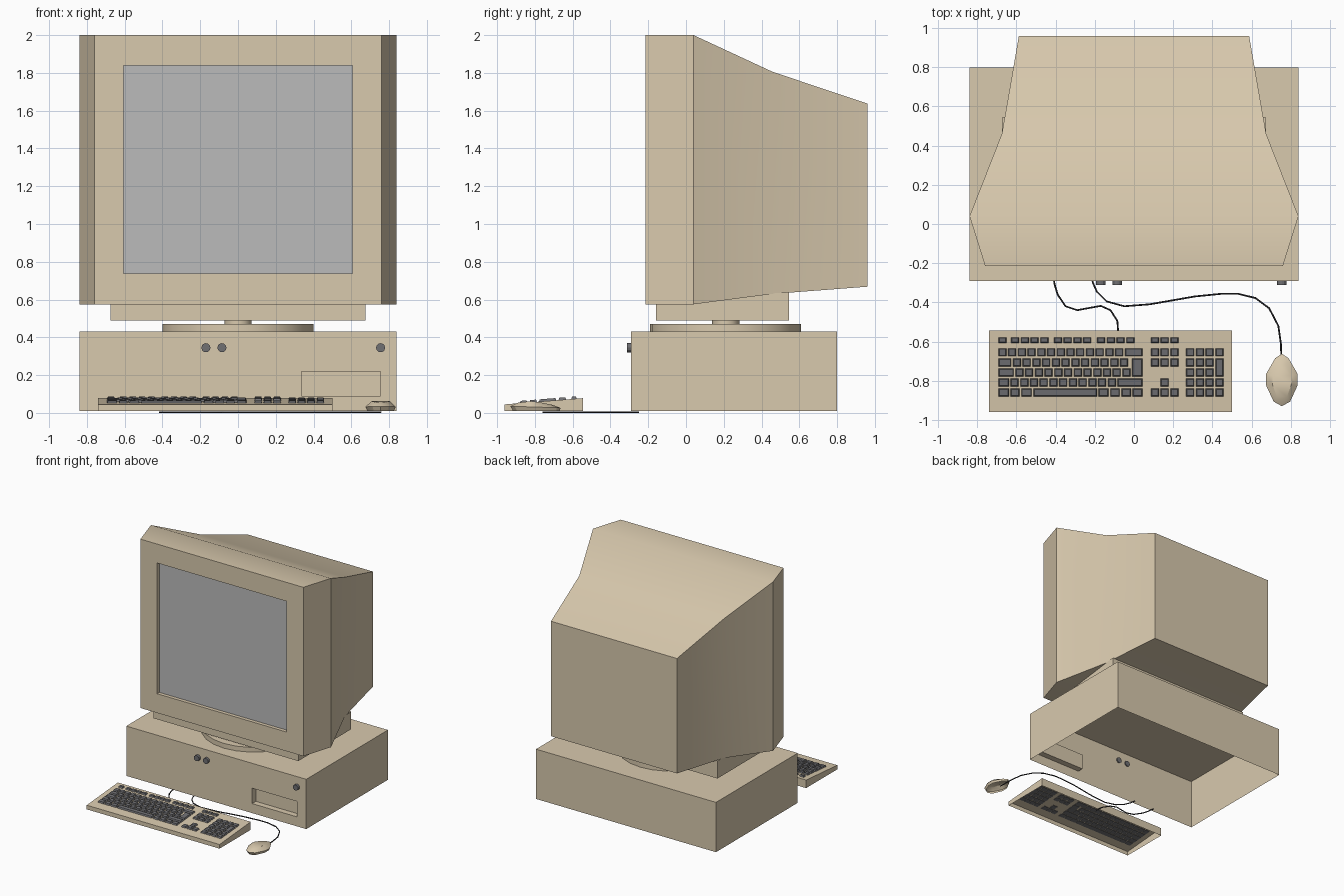
import bpy, bmesh, math
from mathutils import Vector

if "Cube" in bpy.data.objects:
    bpy.data.objects.remove(bpy.data.objects["Cube"])


def material(name, rgb):
    m = bpy.data.materials.new(name)
    m.diffuse_color = (*rgb, 1)
    m.use_nodes = True
    m.node_tree.nodes["Principled BSDF"].inputs["Base Color"].default_value = m.diffuse_color
    return m


BEIGE = material("beige_plastic", (0.69, 0.585, 0.42))
GLASS = material("screen_grey", (0.50, 0.50, 0.50))
KEY = material("key_grey", (0.16, 0.16, 0.17))
CORD = material("cord_dark", (0.03, 0.03, 0.035))


def finish(bm, name, *mats):
    me = bpy.data.meshes.new(name)
    bm.to_mesh(me)
    bm.free()
    ob = bpy.data.objects.new(name, me)
    bpy.context.collection.objects.link(ob)
    for m in mats:
        me.materials.append(m)
    bpy.ops.object.select_all(action='DESELECT')
    ob.select_set(True)
    bpy.context.view_layer.objects.active = ob
    bpy.ops.object.shade_smooth_by_angle(angle=math.radians(30))
    return ob


def ring(bm, pts):
    return [bm.verts.new(p) for p in pts]


def bridge(bm, a, b):
    n = len(a)
    return [bm.faces.new((a[i], a[(i + 1) % n], b[(i + 1) % n], b[i])) for i in range(n)]


def rect_y(x0, x1, z0, z1, y):
    """Rectangle at depth y, counter-clockwise as seen from the front."""
    return [(x0, y, z0), (x1, y, z0), (x1, y, z1), (x0, y, z1)]


def rect_z(x0, x1, y0, y1, z):
    """Rectangle seen from above; z is a number or a function of y."""
    f = z if callable(z) else (lambda y: z)
    return [(x0, y0, f(y0)), (x1, y0, f(y0)), (x1, y1, f(y1)), (x0, y1, f(y1))]


def recessed_front(bm, outer, x0, x1, z0, z1, y, depth):
    """Fill a front outline with a frame around a sunken panel."""
    rim = ring(bm, rect_y(x0, x1, z0, z1, y))
    back = ring(bm, rect_y(x0, x1, z0, z1, y + depth))
    bridge(bm, outer, rim)
    bridge(bm, rim, back)
    return bm.faces.new(back)


def cylinder(name, r, depth, loc, segs, mat, front=False):
    bm = bmesh.new()
    bmesh.ops.create_cone(bm, cap_ends=True, segments=segs, radius1=r, radius2=r, depth=depth)
    ob = finish(bm, name, mat)
    ob.location = loc
    if front:
        ob.rotation_euler.x = math.pi / 2
    return ob


# Computer case: open underneath, sunken drive bay in the front
bm = bmesh.new()
front = ring(bm, rect_y(-0.84, 0.84, 0.01, 0.43, -0.29))
back = ring(bm, rect_y(-0.84, 0.84, 0.01, 0.43, 0.80))
sides = bridge(bm, back, front)
bm.faces.new(back[::-1])
recessed_front(bm, front, 0.335, 0.755, 0.09, 0.22, -0.29, 0.05)
bmesh.ops.recalc_face_normals(bm, faces=bm.faces)
bm.faces.remove(sides[0])
finish(bm, "computer_case", BEIGE)

# Front buttons
for i, x in enumerate((-0.17, -0.085, 0.755)):
    cylinder(f"front_button_{i + 1}", 0.024, 0.03, (x, -0.297, 0.345), 12, KEY, True)

# Swivel stand
cylinder("stand_disc", 0.40, 0.04, (0, 0.21, 0.45), 24, BEIGE)
cylinder("stand_post", 0.072, 0.03, (0, 0.21, 0.48), 12, BEIGE)
bm = bmesh.new()
low = ring(bm, rect_z(-0.675, 0.675, -0.16, 0.545, 0.49))
top = ring(bm, rect_z(-0.675, 0.675, -0.16, 0.545, lambda y: 0.58 if y < 0 else 0.64))
bridge(bm, low, top)
bm.faces.new(low[::-1])
finish(bm, "monitor_foot", BEIGE)

# Monitor: lofted sections from front to back with a sunken screen
bm = bmesh.new()
sections = [(-0.215, 0.76, 0.575, 2.0), (0.04, 0.84, 0.575, 2.0),
            (0.46, 0.675, 0.63, 1.805), (0.96, 0.588, 0.668, 1.638)]
rings = [ring(bm, rect_y(-w, w, z0, z1, y)) for y, w, z0, z1 in sections]
for a, b in zip(rings, rings[1:]):
    bridge(bm, b, a)
bm.faces.new(rings[-1][::-1])
screen = recessed_front(bm, rings[0], -0.605, 0.605, 0.737, 1.84, -0.215, 0.03)
screen.material_index = 1
bmesh.ops.recalc_face_normals(bm, faces=bm.faces)
finish(bm, "monitor", BEIGE, GLASS)


# Keyboard body: open wedge
def deck(y):
    return 0.045 + (y + 0.96) / 0.415 * 0.033


bm = bmesh.new()
low = ring(bm, rect_z(-0.74, 0.50, -0.96, -0.545, 0.01))
top = ring(bm, rect_z(-0.74, 0.50, -0.96, -0.545, deck))
bridge(bm, low, top)
bm.faces.new(top)
finish(bm, "keyboard_body", BEIGE)

# Keys: tapered blocks laid out by row widths
U = 0.0497
bm = bmesh.new()


def key(x, y, w=1.0, h=0.043):
    x0, x1, y0, y1 = x + 0.003, x + w * U - 0.003, y - h / 2, y + h / 2
    base = ring(bm, rect_z(x0, x1, y0, y1, lambda v: deck(v) - 0.004))
    t = 0.006
    cap = ring(bm, rect_z(x0 + t, x1 - t, y0 + t, y1 - t, lambda v: deck(v) + 0.012))
    bridge(bm, base, cap)
    bm.faces.new(cap)
    bm.faces.new(base[::-1])


def row(x, y, widths, h=0.043):
    for w in widths:
        key(x, y, w, h)
        x += w * U


ROWS = [-0.655, -0.707, -0.758, -0.809, -0.86]
LEFT, NAV, PAD = -0.697, 0.082, 0.262
for x, n in ((LEFT, 1), (-0.632, 4), (-0.413, 4), (-0.193, 4), (NAV, 3)):
    row(x, -0.593, [1] * n, 0.032)
main = [[1] * 13 + [2 - 0.5 + 0.5], [1.5] + [1] * 12, [1.75] + [1] * 12,
        [1.25] + [1] * 11 + [2.75], [1.25, 1.1, 1.25, 6.7, 1.2, 1.15, 1.15, 1.2]]
for y, widths in zip(ROWS, main):
    row(LEFT, y, widths)
key(LEFT + 13.75 * U, (ROWS[1] + ROWS[2]) / 2, 1.25, 0.094)
for i in (0, 1, 4):
    row(NAV, ROWS[i], [1] * 3)
key(NAV + U, ROWS[3])
for i, y in enumerate(ROWS):
    row(PAD, y, [1] * (3 if i in (1, 2) else 4))
key(PAD + 3 * U, (ROWS[1] + ROWS[2]) / 2, 1, 0.094)
finish(bm, "keyboard_keys", KEY)

# Mouse: mirrored half outlines stacked into a faceted shell, open underneath
MX = 0.755


def mouse_ring(bm, half):
    pts = [Vector((MX + x, y, z)) for x, y, z in half]
    pts += [Vector((MX - x, y, z)) for x, y, z in half[::-1] if x > 0]
    return ring(bm, pts)


bm = bmesh.new()
base = mouse_ring(bm, [(0, -0.915, 0.01), (0.036, -0.895, 0.01), (0.07, -0.82, 0.01),
                       (0.07, -0.765, 0.01), (0.03, -0.685, 0.01), (0, -0.67, 0.01)])
belt = mouse_ring(bm, [(0, -0.93, 0.034), (0.042, -0.907, 0.034), (0.08, -0.825, 0.032),
                       (0.08, -0.765, 0.03), (0.034, -0.685, 0.028), (0, -0.663, 0.026)])
crown = mouse_ring(bm, [(0, -0.895, 0.053), (0.026, -0.882, 0.055), (0.048, -0.82, 0.062),
                        (0.048, -0.775, 0.056), (0.02, -0.718, 0.045), (0, -0.705, 0.042)])
bridge(bm, base, belt)
bridge(bm, belt, crown)
bm.faces.new(crown)
bmesh.ops.triangulate(bm, faces=[f for f in bm.faces if len(f.verts) > 4])
finish(bm, "mouse", BEIGE)

# Cords lying on the floor
cords = {
    "keyboard_cord": [(-0.415, -0.25), (-0.405, -0.31), (-0.39, -0.36), (-0.35, -0.42),
                      (-0.29, -0.44), (-0.17, -0.418), (-0.12, -0.44), (-0.085, -0.495),
                      (-0.08, -0.56)],
    "mouse_cord": [(-0.22, -0.25), (-0.21, -0.30), (-0.19, -0.345), (-0.14, -0.395),
                   (-0.05, -0.42), (0.08, -0.41), (0.31, -0.37), (0.45, -0.356),
                   (0.53, -0.356), (0.62, -0.378), (0.69, -0.43), (0.737, -0.52),
                   (0.75, -0.61), (0.755, -0.76)],
}
for name, path in cords.items():
    cu = bpy.data.curves.new(name, 'CURVE')
    cu.dimensions = '3D'
    cu.bevel_depth = 0.0045
    cu.bevel_resolution = 1
    sp = cu.splines.new('POLY')
    sp.points.add(len(path) - 1)
    for p, (x, y) in zip(sp.points, path):
        p.co = (x, y, 0.0045, 1)
    cu.materials.append(CORD)
    bpy.context.collection.objects.link(bpy.data.objects.new(name, cu))
